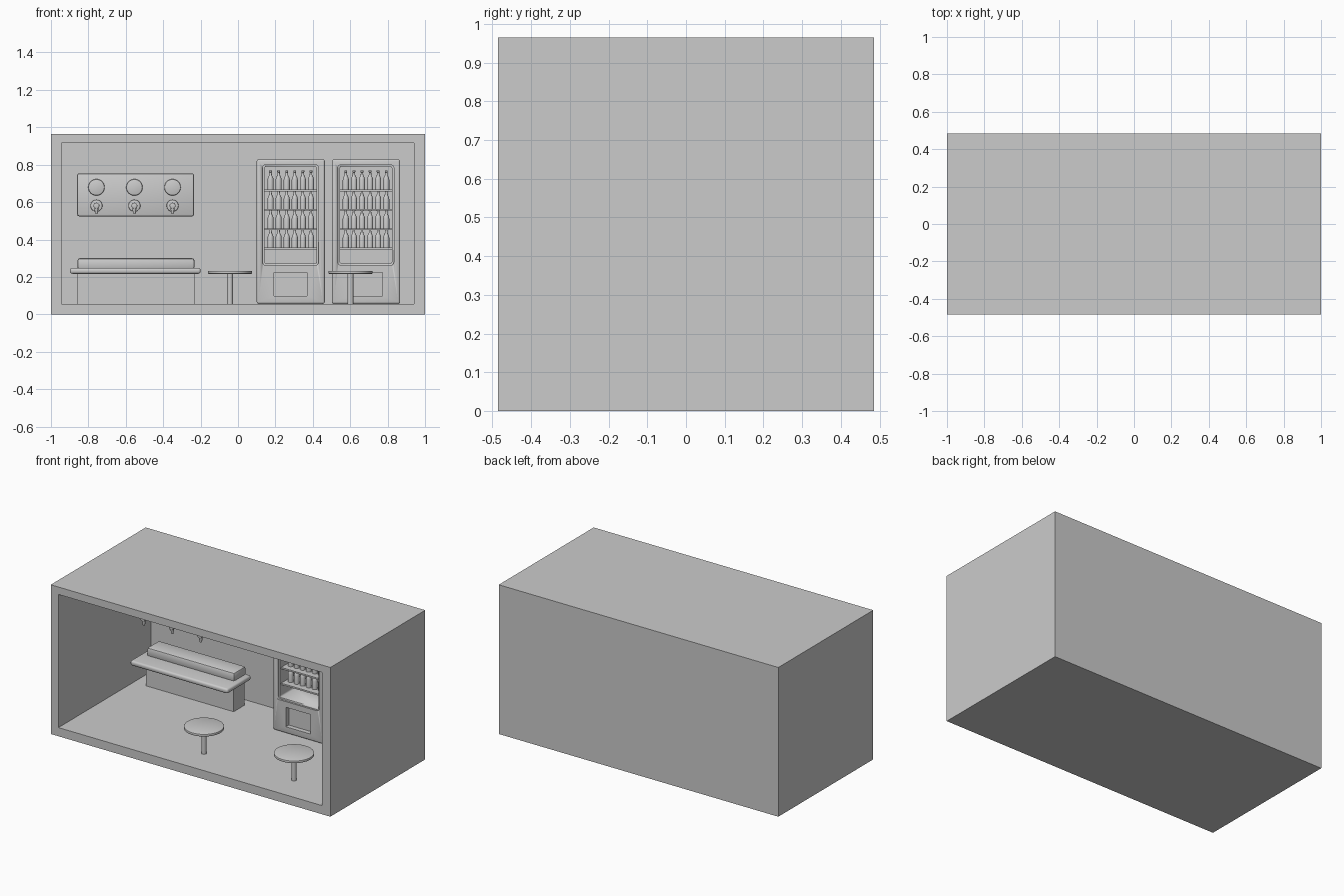
import bpy, bmesh, math
from mathutils import Matrix, Vector

if "Cube" in bpy.data.objects:
    bpy.data.objects.remove(bpy.data.objects["Cube"])

FLOOR, WALL = 0.056, 0.459


def finish(name, bm, smooth=False):
    bmesh.ops.recalc_face_normals(bm, faces=bm.faces)
    me = bpy.data.meshes.new(name)
    bm.to_mesh(me)
    bm.free()
    ob = bpy.data.objects.new(name, me)
    bpy.context.collection.objects.link(ob)
    if smooth:
        bpy.ops.object.select_all(action='DESELECT')
        ob.select_set(True)
        bpy.context.view_layer.objects.active = ob
        bpy.ops.object.shade_smooth_by_angle(angle=math.radians(35))
    return ob


def box(name, x, y, z, bevel=0, seg=2, along_y=False):
    """Box from (min, max) ranges, optionally bevelled (only depth edges if along_y)."""
    bm = bmesh.new()
    bmesh.ops.create_cube(bm, size=1)
    for v in bm.verts:
        v.co = [r[0] + (c + 0.5) * (r[1] - r[0]) for c, r in zip(v.co, (x, y, z))]
    if bevel:
        edges = bm.edges[:]
        if along_y:
            edges = [e for e in edges if abs(e.verts[0].co.y - e.verts[1].co.y) > 1e-4]
        bmesh.ops.bevel(bm, geom=edges, offset=bevel, segments=seg, profile=0.5, affect='EDGES')
    return finish(name, bm, bevel > 0)


def rod(name, a, b, r1, r2=None, sides=32, bevel=0):
    """Cylinder or cone from point a to point b."""
    a, b = Vector(a), Vector(b)
    bm = bmesh.new()
    rot = (b - a).to_track_quat('Z', 'Y').to_matrix().to_4x4()
    bmesh.ops.create_cone(bm, cap_ends=True, segments=sides, radius1=r1,
                          radius2=r1 if r2 is None else r2, depth=(b - a).length,
                          matrix=Matrix.Translation((a + b) / 2) @ rot)
    if bevel:
        rims = [e for e in bm.edges if any(len(f.verts) > 4 for f in e.link_faces)]
        bmesh.ops.bevel(bm, geom=rims, offset=bevel, segments=2, profile=0.5, affect='EDGES')
    return finish(name, bm, True)


def cut(ob, *cutters):
    bpy.context.view_layer.objects.active = ob
    for c in cutters:
        c.hide_render = True
        m = ob.modifiers.new("cut", 'BOOLEAN')
        m.object, m.operation, m.solver = c, 'DIFFERENCE', 'EXACT'
        bpy.ops.object.modifier_apply(modifier=m.name)
        bpy.data.objects.remove(c)


def lathe(name, profile, sides=14):
    bm = bmesh.new()
    vs = [bm.verts.new((r, 0, z)) for r, z in profile]
    es = [bm.edges.new(p) for p in zip(vs, vs[1:])]
    bmesh.ops.spin(bm, geom=vs + es, axis=(0, 0, 1), cent=(0, 0, 0),
                   angle=2 * math.pi, steps=sides)
    bmesh.ops.remove_doubles(bm, verts=bm.verts, dist=1e-5)
    return finish(name, bm, True)


# Open-fronted room shell
room = box("room_shell", (-1, 1), (-0.485, 0.485), (0, 0.965))
cut(room, box("room_cutter", (-0.945, 0.942), (-0.6, WALL), (FLOOR, 0.917)))

# Serving counter
box("counter_base", (-0.858, -0.23), (0.284, 0.396), (FLOOR, 0.222))
box("counter_top", (-0.898, -0.2), (0.178, 0.421), (0.217, 0.249), 0.012, 3)
box("counter_riser", (-0.858, -0.233), (0.293, 0.416), (0.24, 0.30), 0.012, 2)

# Wall cabinet with round badges and taps
PANEL = 0.23
box("tap_cabinet", (-0.86, -0.235), (PANEL, WALL + 0.005), (0.524, 0.754), 0.01, 2)
for x in (-0.757, -0.554, -0.35):
    rod("badge", (x, PANEL + 0.01, 0.679), (x, PANEL - 0.015, 0.679), 0.044, bevel=0.006)
    rod("tap_flange", (x, PANEL + 0.01, 0.581), (x, PANEL - 0.012, 0.581), 0.032, bevel=0.004)
    rod("tap_pipe", (x, PANEL, 0.581), (x, 0.105, 0.581), 0.016, sides=20, bevel=0.003)
    rod("tap_spout", (x, 0.12, 0.583), (x, 0.12, 0.538), 0.013, 0.007, sides=16)

# Round tables
for x in (-0.043, 0.601):
    rod("table_top", (x, -0.286, 0.217), (x, -0.286, 0.2326), 0.118, sides=48, bevel=0.003)
    rod("table_leg", (x, -0.286, FLOOR), (x, -0.286, 0.22), 0.016, sides=24)

# Drinks machines with stepped window, tray slot, shelves and bottles
FRONT, BACK = 0.213, 0.375
bottle = lathe("bottle", [(0, 0), (0.0165, 0), (0.0165, 0.052), (0.014, 0.063), (0.007, 0.078),
                          (0.006, 0.092), (0.0075, 0.093), (0.0075, 0.102), (0, 0.102)])
first = True
for x0 in (0.10, 0.5025):
    body = box("machine_body", (x0, x0 + 0.364), (FRONT, WALL), (FLOOR, 0.829), 0.011, 3)
    cut(body,
        box("window_step", (x0 + 0.031, x0 + 0.331), (0.1, FRONT + 0.012), (0.262, 0.80), 0.018, 4, True),
        box("window_cutter", (x0 + 0.042, x0 + 0.32), (0.1, BACK), (0.272, 0.79), 0.01, 3, True),
        box("slot_cutter", (x0 + 0.093, x0 + 0.27), (0.1, FRONT + 0.03), (0.099, 0.225)))
    for z in (0.358, 0.460, 0.564, 0.667):
        box("shelf", (x0 + 0.04, x0 + 0.322), (FRONT + 0.025, BACK + 0.002), (z - 0.01, z))
        for i in range(6):
            b = bottle if first else bottle.copy()
            if not first:
                bpy.context.collection.objects.link(b)
            first = False
            b.location = (x0 + 0.074 + i * 0.0432, 0.29, z)
